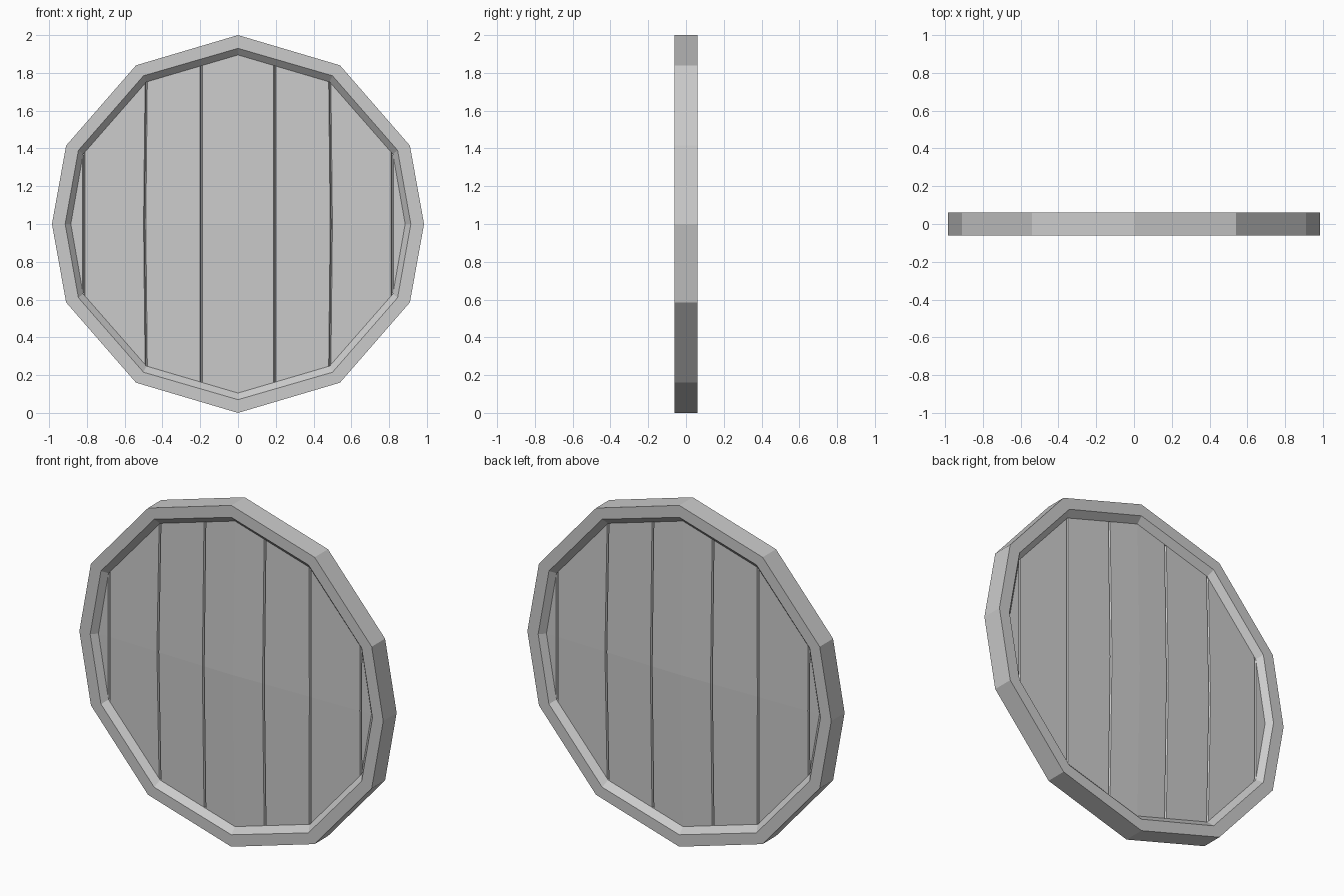
import bpy
import bmesh

if "Cube" in bpy.data.objects:
    bpy.data.objects.remove(bpy.data.objects["Cube"], do_unlink=True)

grey = bpy.data.materials.new("plain_grey")
grey.use_nodes = True
grey.diffuse_color = (0.6, 0.6, 0.6, 1)
grey.node_tree.nodes["Principled BSDF"].inputs["Base Color"].default_value = (0.6, 0.6, 0.6, 1)

HALF = 0.062    # half thickness of the rim
INSET = 0.028   # distance of the plank surface from the middle plane
BULGE = 0.02    # how far the planks swell at the centre


def ring(quarter):
    """Twelve-sided outline from the four points of its upper right quarter."""
    right = quarter + [(x, -z) for x, z in quarter[-2::-1]]
    return right + [(-x, z) for x, z in right[-2:0:-1]]


def finish(name, bm, fix=True):
    bmesh.ops.remove_doubles(bm, verts=bm.verts, dist=0.0002)
    if fix:
        bmesh.ops.recalc_face_normals(bm, faces=bm.faces)
    mesh = bpy.data.meshes.new(name)
    bm.to_mesh(mesh)
    bm.free()
    mesh.materials.append(grey)
    ob = bpy.data.objects.new(name, mesh)
    ob.location.z = 1
    bpy.context.collection.objects.link(ob)


outer = [(0, 1), (0.54, 0.84), (0.91, 0.415), (0.985, 0)]
lip = [(0, 0.93), (0.5, 0.785), (0.845, 0.39), (0.915, 0)]
inner = [(0, 0.895), (0.485, 0.752), (0.82, 0.37), (0.885, 0)]

# Rim: a closed cross-section with a chamfer on both inner edges
bm = bmesh.new()
section = [(outer, -HALF), (lip, -HALF), (inner, -INSET),
           (inner, INSET), (lip, HALF), (outer, HALF)]
loops = [[bm.verts.new((x, y, z)) for x, z in ring(q)] for q, y in section]
for i, a in enumerate(loops):
    b = loops[(i + 1) % len(loops)]
    for j in range(len(a)):
        k = (j + 1) % len(a)
        bm.faces.new((a[j], a[k], b[k], b[j]))
finish("rim", bm)


def edge_height(x):
    """Height of the inner outline above its middle at x."""
    for (x0, z0), (x1, z1) in zip(inner, inner[1:]):
        if abs(x) <= x1:
            return z0 + (z1 - z0) * (abs(x) - x0) / (x1 - x0)
    return 0


# Columns across the planks: x at the ends, x at the middle, groove depth
columns = [(0, 0, 0)]
for end, mid in [(0.195, 0.195), (0.486, 0.494), (0.816, 0.816)]:
    for off, depth in [(-0.006, 0), (0, 0.014), (0.006, 0)]:
        columns.append((end + off, mid + off, depth))
columns.append((0.885, 0.885, 0))
columns = [(-e, -m, d) for e, m, d in columns[:0:-1]] + columns


# Planks: a gently swollen sheet with V grooves, on both faces
def planks(name, side):
    bm = bmesh.new()
    grid = []
    for end, mid, depth in columns:
        h = edge_height(end)
        flat = INSET - depth
        crest = flat + BULGE * (1 - abs(mid) / 0.885)
        grid.append([bm.verts.new(p) for p in (
            (end, side * flat, -h), (mid, side * crest, 0), (end, side * flat, h))])
    for a, b in zip(grid, grid[1:]):
        for r in range(2):
            quad = [a[r], b[r], b[r + 1], a[r + 1]]
            bm.faces.new(quad if side < 0 else quad[::-1])
    finish(name, bm, fix=False)


planks("front_planks", -1)
planks("back_planks", 1)
